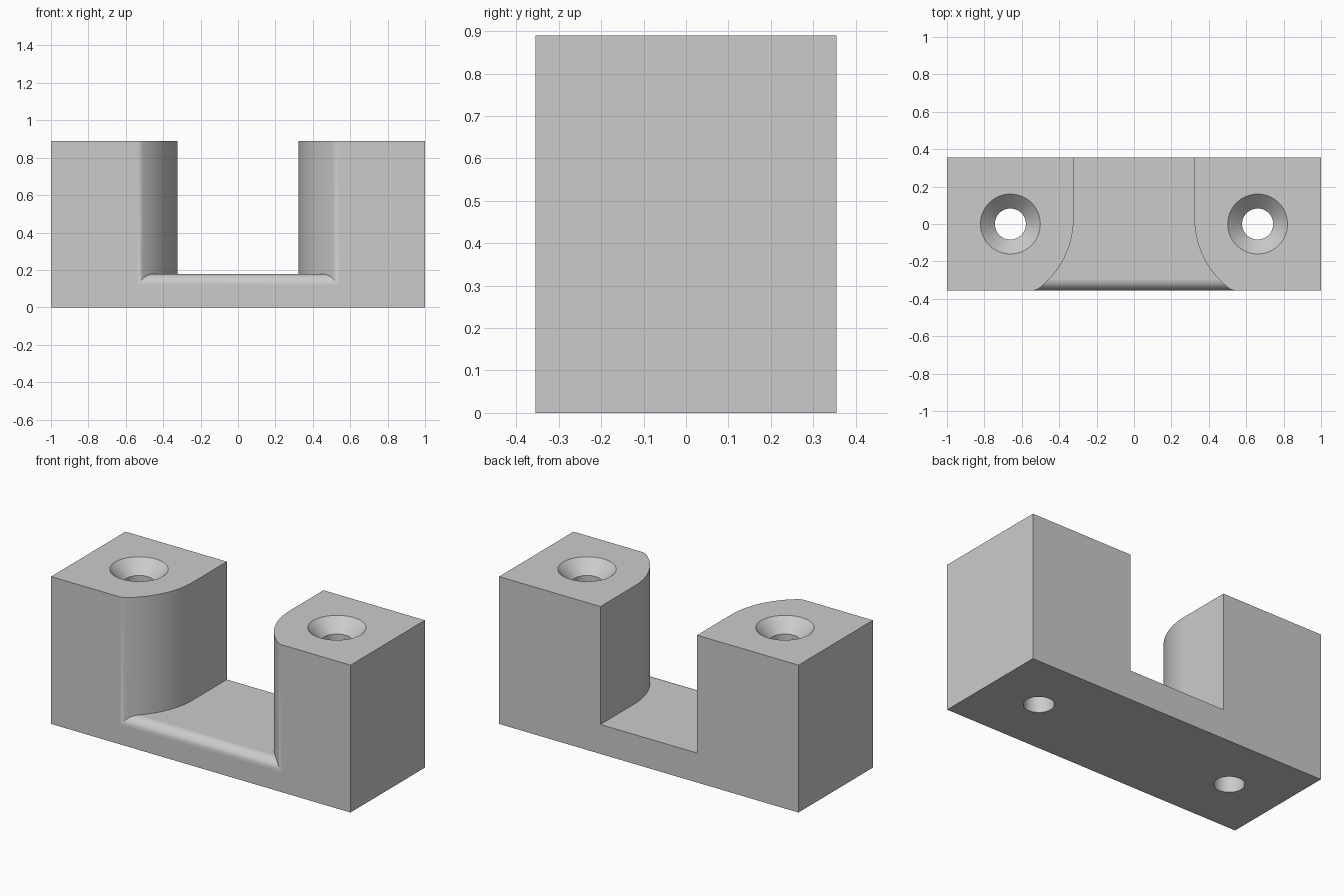
import bpy
import bmesh
from math import cos, sin, pi, sqrt, atan2
from mathutils import Vector

default = bpy.data.objects.get("Cube")
if default:
    bpy.data.objects.remove(default, do_unlink=True)

WIDTH, DEPTH, HEIGHT = 2.0, 0.71, 0.89
FRONT = -DEPTH / 2
FLOOR = 0.178        # height of the channel floor
HALF_GAP = 0.323     # half width of the channel at the back
FLARE = 0.47         # radius of the flared channel walls
FLARE_Y = 0.03       # where the flare begins
ROUND = 0.06         # small edge rounding at the front
HOLE_X, HOLE_R, SINK_R = 0.661, 0.083, 0.16

grey = bpy.data.materials.new("plain grey")
grey.use_nodes = True
grey.diffuse_color = (0.6, 0.6, 0.6, 1)
grey.node_tree.nodes["Principled BSDF"].inputs["Base Color"].default_value = (0.6, 0.6, 0.6, 1)


def prism(name, points, direction):
    """Closed solid made by extruding a planar outline."""
    bm = bmesh.new()
    face = bm.faces.new([bm.verts.new(p) for p in points])
    result = bmesh.ops.extrude_face_region(bm, geom=[face])
    moved = [v for v in result["geom"] if isinstance(v, bmesh.types.BMVert)]
    bmesh.ops.translate(bm, verts=moved, vec=Vector(direction))
    return finish(name, bm)


def finish(name, bm):
    bmesh.ops.recalc_face_normals(bm, faces=bm.faces)
    mesh = bpy.data.meshes.new(name)
    bm.to_mesh(mesh)
    bm.free()
    mesh.materials.append(grey)
    obj = bpy.data.objects.new(name, mesh)
    bpy.context.collection.objects.link(obj)
    return obj


def lathe(name, profile, x, segments=64):
    """Closed solid of revolution about a vertical axis at x."""
    bm = bmesh.new()
    rings = [[bm.verts.new((x + r * cos(2 * pi * i / segments),
                            r * sin(2 * pi * i / segments), z))
              for i in range(segments)] for r, z in profile]
    for low, high in zip(rings, rings[1:]):
        for i in range(segments):
            j = (i + 1) % segments
            bm.faces.new((low[i], low[j], high[j], high[i]))
    bm.faces.new(rings[0])
    bm.faces.new(rings[-1])
    return finish(name, bm)


def arc(cx, cy, r, start, end, steps):
    return [(cx + r * cos(start + (end - start) * i / steps),
             cy + r * sin(start + (end - start) * i / steps)) for i in range(steps + 1)]


def subtract(target, cutter):
    mod = target.modifiers.new("cut", 'BOOLEAN')
    mod.operation, mod.solver, mod.object = 'DIFFERENCE', 'EXACT', cutter
    bpy.context.view_layer.objects.active = target
    bpy.ops.object.modifier_apply(modifier=mod.name)
    bpy.data.objects.remove(cutter, do_unlink=True)


# Main block
w, d = WIDTH / 2, DEPTH / 2
block = prism("bracket_body", [(-w, -d, 0), (w, -d, 0), (w, d, 0), (-w, d, 0)], (0, 0, HEIGHT))

# Plan of the channel wall: straight, flare, then a small rounding into the front
cx = HALF_GAP + FLARE
ry = FRONT + ROUND
rx = cx - sqrt((FLARE - ROUND) ** 2 - (ry - FLARE_Y) ** 2)
join = atan2(ry - FLARE_Y, rx - cx) + 2 * pi
side = [(HALF_GAP, 0.6)]
side += arc(cx, FLARE_Y, FLARE, pi, join, 24)
side += arc(rx, ry, ROUND, join, 1.5 * pi, 8)[1:]
side.append((rx, -0.6))
plan = side + [(-x, y) for x, y in reversed(side)]
channel = prism("channel_cutter", [(x, y, 0.05) for x, y in plan], (0, 0, 1.2))

# Channel floor with a rounded front lip, kept out of the cutter
lip = arc(ry, FLOOR - ROUND, ROUND, pi / 2, pi, 10)
floor = [(0.8, 0), (0.8, FLOOR)] + lip + [(-0.8, FLOOR - ROUND), (-0.8, 0)]
subtract(channel, prism("floor_keep", [(-0.9, y, z) for y, z in floor], (1.8, 0, 0)))
subtract(block, channel)

# Countersunk screw holes
sink = SINK_R - HOLE_R
for x in (-HOLE_X, HOLE_X):
    subtract(block, lathe("hole_cutter", [
        (HOLE_R, -0.1), (HOLE_R, HEIGHT - sink),
        (SINK_R, HEIGHT), (SINK_R + 0.05, HEIGHT + 0.05)], x))

# Smooth curves with crisp corners
bpy.ops.object.select_all(action='DESELECT')
block.select_set(True)
bpy.context.view_layer.objects.active = block
bpy.ops.object.shade_smooth_by_angle(angle=pi / 6)
normals = block.modifiers.new("even_normals", 'WEIGHTED_NORMAL')
normals.keep_sharp = True
